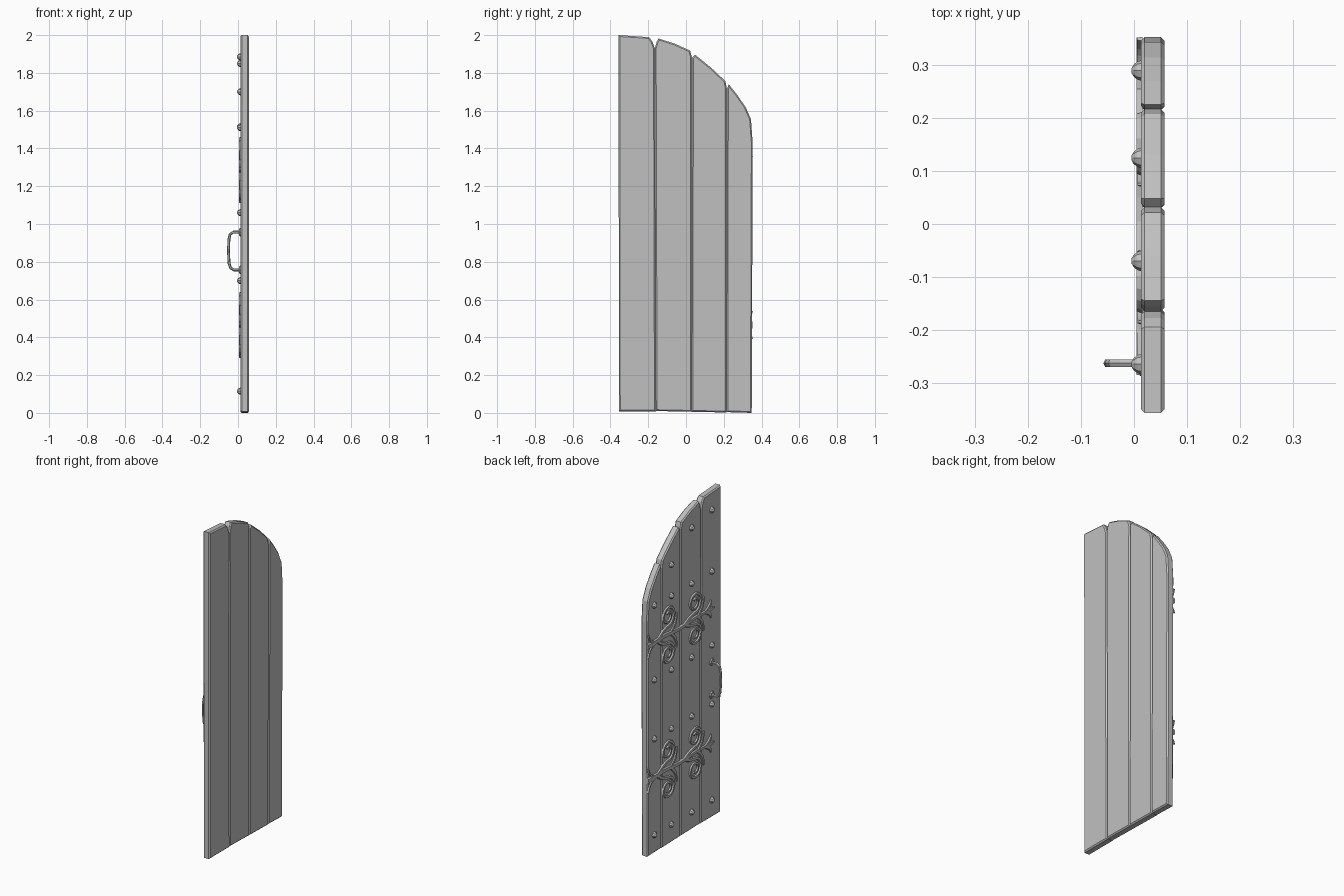
import bpy, bmesh, math
from mathutils import Vector

if "Cube" in bpy.data.objects:
    bpy.data.objects.remove(bpy.data.objects["Cube"])

grey = bpy.data.materials.new("plain_grey")
grey.diffuse_color = (0.53, 0.53, 0.53, 1)
grey.use_nodes = True
grey.node_tree.nodes["Principled BSDF"].inputs["Base Color"].default_value = grey.diffuse_color


def finish(bm, name):
    bmesh.ops.recalc_face_normals(bm, faces=bm.faces[:])
    mesh = bpy.data.meshes.new(name)
    bm.to_mesh(mesh)
    bm.free()
    mesh.materials.append(grey)
    obj = bpy.data.objects.new(name, mesh)
    bpy.context.collection.objects.link(obj)
    return obj


def loft(bm, rings):
    """Closed skin through rings of equal length, capped at both ends."""
    vs = [[bm.verts.new(p) for p in r] for r in rings]
    n = len(vs[0])
    for a, b in zip(vs, vs[1:]):
        for i in range(n):
            j = (i + 1) % n
            bm.faces.new((a[i], a[j], b[j], b[i]))
    bm.faces.new(vs[0])
    bm.faces.new(vs[-1])


# Planks: outlines in (y, z), chipped at the top corners, chamfered all round
planks = [
    [(-0.355, 0.008), (-0.160, 0.008), (-0.165, 1.93), (-0.178, 1.965), (-0.195, 1.989), (-0.357, 2.0)],
    [(-0.160, 0.01), (0.030, 0.006), (0.032, 1.88), (0.022, 1.918), (-0.06, 1.955), (-0.145, 1.982),
     (-0.155, 1.965), (-0.165, 1.93)],
    [(0.030, 0.006), (0.215, 0.002), (0.217, 1.715), (0.208, 1.757), (0.13, 1.83), (0.048, 1.896),
     (0.032, 1.88)],
    [(0.215, 0.004), (0.348, 0.0), (0.353, 1.43), (0.344, 1.555), (0.315, 1.62), (0.27, 1.685),
     (0.226, 1.74), (0.217, 1.715)],
]
for k, outline in enumerate(planks):
    bm = bmesh.new()
    loft(bm, [[(x, y, z) for y, z in outline] for x in (0.013, 0.058)])
    bmesh.ops.recalc_face_normals(bm, faces=bm.faces[:])
    rim = [e for e in bm.edges if abs(e.verts[0].co.x - e.verts[1].co.x) < 1e-4]
    bmesh.ops.bevel(bm, geom=rim, offset=0.007, segments=1, affect='EDGES', clamp_overlap=True)
    finish(bm, "plank_%d" % (k + 1))

# Studs: low domes in four rows, plus a row following the arch
columns = (0.29, 0.125, -0.07, -0.265)
spots = list(zip(columns, (1.515, 1.70, 1.85, 1.885)))
spots += [(y, 1.51) for y in columns[1:]]
spots += [(y, z) for z in (1.06, 0.70, 0.115) for y in columns]
bm = bmesh.new()
for y, z in spots:
    loft(bm, [[(x, y + r * math.cos(a * math.pi / 4), z + r * math.sin(a * math.pi / 4)) for a in range(8)]
              for x, r in ((0.016, 0.02), (0.006, 0.017), (-0.001, 0.011), (-0.005, 0.004))])
finish(bm, "studs")


# Ironwork: raised tapering ribbons lying on the face of the door
def ribbon(bm, pts, width, front=0.005):
    rings = []
    for i, p in enumerate(pts):
        t = Vector(pts[min(i + 1, len(pts) - 1)]) - Vector(pts[max(i - 1, 0)])
        t.normalize()
        w = width(i / (len(pts) - 1))
        rings.append([(x, p[0] - t.y * w * s, p[1] + t.x * w * s)
                      for x, s in ((0.016, -1), (front, -0.6), (front, 0.6), (0.016, 1))])
    loft(bm, rings)


def bezier(a, b, c, n=6):
    a, b, c = Vector(a), Vector(b), Vector(c)
    return [tuple(a * (1 - t) ** 2 + b * 2 * t * (1 - t) + c * t * t for t in [i / n])[0] for i in range(n + 1)]


def leaf(w):
    return lambda t: 0.003 + w * math.sin(math.pi * min(1, 0.12 + 0.88 * t))


def hinge(name, z0):
    bm = bmesh.new()
    ribbon(bm, [(0.352, z0), (0.2, z0 + 0.006), (0.05, z0 - 0.006), (-0.1, z0 + 0.004), (-0.23, z0)],
           lambda t: 0.019 - 0.008 * t)
    for s in (1, -1):
        # flares at the door edge
        ribbon(bm, bezier((0.27, z0), (0.335, z0 + s * 0.01), (0.35, z0 + s * 0.075)),
               lambda t: 0.013 - 0.009 * t, 0.006)
        # side leaves of the tip
        ribbon(bm, bezier((-0.19, z0), (-0.25, z0 + s * 0.01), (-0.255, z0 + s * 0.055)), leaf(0.012), 0.006)
        for cy, h in ((0.16, 0.115), (-0.10, 0.098)):
            # scroll: a stalk running into an inward spiral
            spiral = []
            for i in range(25):
                a = math.pi * (1.4 - 3.1 * i / 24)
                r = 0.064 - 0.046 * i / 24
                spiral.append((cy + r * math.cos(a), z0 + s * (h + r * math.sin(a))))
            stalk = bezier((cy + 0.10, z0), (cy + 0.05, z0 + s * (h - 0.066)), spiral[0])
            ribbon(bm, [tuple(p) for p in stalk[:-1]] + spiral, lambda t: 0.013 - 0.006 * t)
            # leaf beside each scroll
            ribbon(bm, bezier((cy - 0.02, z0), (cy - 0.085, z0 + s * 0.03), (cy - 0.085, z0 + s * 0.105)),
                   leaf(0.010), 0.007)
    ribbon(bm, bezier((-0.21, z0), (-0.245, z0), (-0.285, z0)), leaf(0.013))
    finish(bm, name)


hinge("upper_hinge", 1.285)
hinge("lower_hinge", 0.465)

# Handle: six-sided bent bar standing off the face
path = [(0.016, 0.957), (-0.025, 0.957), (-0.042, 0.945), (-0.048, 0.92), (-0.0505, 0.855),
        (-0.047, 0.79), (-0.039, 0.767), (-0.022, 0.757), (0.016, 0.757)]
bm = bmesh.new()
rings = []
for i, p in enumerate(path):
    t = (Vector(path[min(i + 1, len(path) - 1)]) - Vector(path[max(i - 1, 0)])).normalized()
    rings.append([(p[0] - t.y * 0.0075 * math.cos(a), -0.263 + 0.0085 * math.sin(a),
                   p[1] + t.x * 0.0075 * math.cos(a)) for a in [k * math.pi / 3 for k in range(6)]])
loft(bm, rings)
finish(bm, "handle")

# Small plates where the handle meets the door
bm = bmesh.new()
for z in (0.957, 0.757):
    loft(bm, [[(x, -0.265 + r * math.cos(k * math.pi / 4), z + r * math.sin(k * math.pi / 4)) for k in range(8)]
              for x, r in ((0.016, 0.025), (0.006, 0.018))])
finish(bm, "handle_plates")
